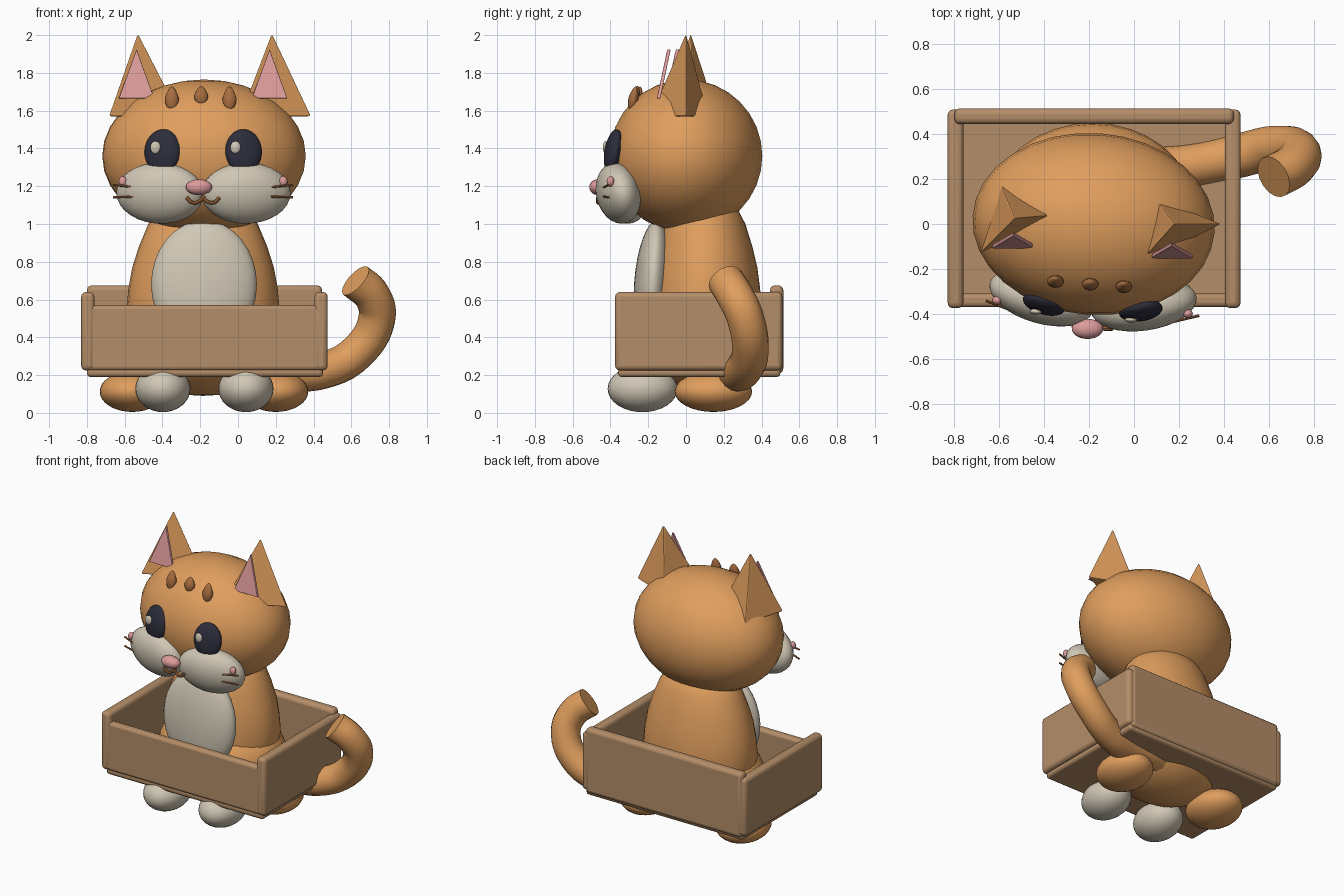
import bpy, bmesh, math
from mathutils import Vector

if "Cube" in bpy.data.objects:
    bpy.data.objects.remove(bpy.data.objects["Cube"])

def material(name, rgb):
    m = bpy.data.materials.new(name)
    m.diffuse_color = (*rgb, 1)
    m.use_nodes = True
    m.node_tree.nodes["Principled BSDF"].inputs["Base Color"].default_value = m.diffuse_color
    return m

ORANGE = material("orange fur", (0.74, 0.34, 0.11))
CREAM = material("cream fur", (0.63, 0.57, 0.46))
BOX = material("cardboard", (0.46, 0.27, 0.14))
PINK = material("pink", (0.73, 0.33, 0.33))
DARK = material("dark eye", (0.026, 0.026, 0.045))
BROWN = material("brown", (0.38, 0.15, 0.05))
CX = -0.185  # centre line of the seated body

def smooth(o, angle=40):
    bpy.ops.object.select_all(action='DESELECT')
    o.select_set(True)
    bpy.context.view_layer.objects.active = o
    bpy.ops.object.shade_smooth_by_angle(angle=math.radians(angle))

def ball(name, loc, radii, mat, rot=(0, 0, 0), seg=32):
    bpy.ops.mesh.primitive_uv_sphere_add(segments=seg, ring_count=seg // 2, location=loc,
                                         rotation=[math.radians(a) for a in rot])
    o = bpy.context.object
    o.name = name
    o.scale = radii
    o.data.materials.append(mat)
    smooth(o, 60)
    return o

def bevel(o, width, segments):
    b = o.modifiers.new("bevel", 'BEVEL')
    b.width, b.segments = width, segments

def slab(name, lo, hi, mat, width=0.025):
    lo, hi = Vector(lo), Vector(hi)
    bpy.ops.mesh.primitive_cube_add(size=1, location=(lo + hi) / 2)
    o = bpy.context.object
    o.name = name
    o.scale = hi - lo
    bpy.ops.object.transform_apply(location=False, rotation=False, scale=True)
    o.data.materials.append(mat)
    bevel(o, width, 3)
    smooth(o)
    return o

def tube(name, pts, radius, mat, res=4):
    cu = bpy.data.curves.new(name, 'CURVE')
    cu.dimensions = '3D'
    cu.bevel_depth, cu.bevel_resolution, cu.resolution_u = radius, res, 8
    cu.use_fill_caps = True
    s = cu.splines.new('BEZIER')
    s.bezier_points.add(len(pts) - 1)
    for p, co in zip(s.bezier_points, pts):
        p.co = co
        p.handle_left_type = p.handle_right_type = 'AUTO'
    o = bpy.data.objects.new(name, cu)
    bpy.context.collection.objects.link(o)
    bpy.ops.object.select_all(action='DESELECT')
    o.select_set(True)
    bpy.context.view_layer.objects.active = o
    bpy.ops.object.convert(target='MESH')
    o = bpy.context.object
    o.data.materials.clear()
    o.data.materials.append(mat)
    smooth(o)
    return o

def hull(name, pts, mat, width):
    bm = bmesh.new()
    for p in pts:
        bm.verts.new(p)
    bmesh.ops.convex_hull(bm, input=bm.verts)
    bmesh.ops.recalc_face_normals(bm, faces=bm.faces)
    me = bpy.data.meshes.new(name)
    bm.to_mesh(me)
    bm.free()
    o = bpy.data.objects.new(name, me)
    bpy.context.collection.objects.link(o)
    me.materials.append(mat)
    bevel(o, width, 2)
    return o

# Box: floor and four rounded panels of differing height
slab("box_floor", (-0.80, -0.36, 0.19), (0.45, 0.50, 0.24), BOX, 0.02)
slab("box_front", (-0.81, -0.37, 0.225), (0.46, -0.31, 0.57), BOX, 0.02)
slab("box_back", (-0.80, 0.445, 0.21), (0.445, 0.515, 0.675), BOX)
slab("box_left_side", (-0.83, -0.375, 0.225), (-0.76, 0.51, 0.64), BOX)
slab("box_right_side", (0.405, -0.375, 0.225), (0.475, 0.51, 0.64), BOX)

# Torso: turned profile, flattened front to back
profile = [(0, 0.2), (0.2, 0.2), (0.34, 0.3), (0.39, 0.42), (0.405, 0.55), (0.395, 0.66),
           (0.375, 0.77), (0.34, 0.88), (0.29, 1.0), (0.22, 1.1), (0, 1.15)]
bm = bmesh.new()
vs = [bm.verts.new((r, 0, z)) for r, z in profile]
es = [bm.edges.new(e) for e in zip(vs, vs[1:])]
bmesh.ops.spin(bm, geom=vs + es, cent=(0, 0, 0), axis=(0, 0, 1), angle=2 * math.pi, steps=32)
bmesh.ops.remove_doubles(bm, verts=bm.verts, dist=0.0005)
bmesh.ops.recalc_face_normals(bm, faces=bm.faces)
me = bpy.data.meshes.new("torso")
bm.to_mesh(me)
bm.free()
torso = bpy.data.objects.new("torso", me)
bpy.context.collection.objects.link(torso)
me.materials.append(ORANGE)
torso.location, torso.scale = (CX, 0.10, 0), (1, 0.74, 1)
smooth(torso, 60)
ball("hips", (CX, 0.09, 0.38), (0.445, 0.36, 0.29), ORANGE)
ball("tummy_patch", (-0.18, -0.175, 0.68), (0.28, 0.10, 0.34), CREAM, (-4, 0, 0))

# Paws
for side, s in (("left", -1), ("right", 1)):
    ball(side + "_front_paw", (-0.178 + s * 0.22, -0.23, 0.128), (0.146, 0.185, 0.124), CREAM)
    ball(side + "_back_paw", (-0.18 + s * 0.38, 0.145, 0.113), (0.172, 0.205, 0.108), ORANGE)

# Tail: thick tube with a cut end
tube("tail", [(0.0, 0.24, 0.25), (0.25, 0.26, 0.215), (0.45, 0.30, 0.225), (0.63, 0.34, 0.32),
              (0.735, 0.315, 0.50), (0.71, 0.26, 0.62), (0.622, 0.21, 0.70)], 0.098, ORANGE, 6)

# Head, turned slightly; SKEW carries that turn to the facial parts
ball("head", (CX + 0.005, 0.0, 1.36), (0.54, 0.405, 0.405), ORANGE, (0, 0, -4))
SKEW = -0.07
for side, s in (("left", -1), ("right", 1)):
    def at(dx, y, z):
        return (CX + s * dx, y + SKEW * s * dx, z)
    ball(side + "_cheek", at(0.228, -0.342, 1.163), (0.238, 0.115, 0.163), CREAM, (12, 0, s * 12 - 4))
    ball(side + "_eye", at(0.215, -0.37, 1.385), (0.098, 0.045, 0.118), DARK, (-10, 0, s * 12 - 4))
    ball(side + "_eye_glint", (-0.225 + s * 0.212, -0.408 - s * 0.018, 1.405),
         (0.028, 0.014, 0.034), CREAM, seg=16)
    ball(side + "_blush", at(0.425, -0.37, 1.225), (0.022, 0.02, 0.028), PINK, seg=16)
    for i, (z, rise) in enumerate(((1.195, 0.012), (1.145, -0.004))):
        tube(f"{side}_whisker_{i + 1}", [at(0.36, -0.41, z), at(0.475, -0.375, z + rise)],
             0.006, BROWN, 2)
    # Half of the curled mouth
    tube(side + "_mouth_curl", [at(-0.005, -0.452, 1.15), at(0.02, -0.457, 1.12),
                                at(0.055, -0.462, 1.113), at(0.088, -0.46, 1.14)], 0.010, BROWN, 2)

ball("nose", (-0.207, -0.467, 1.195), (0.07, 0.045, 0.042), PINK, seg=24)

# Forehead stripes
for i, (x, y, z, h) in enumerate(((-0.35, -0.255, 1.665, 0.065), (-0.195, -0.268, 1.68, 0.052),
                                  (-0.045, -0.278, 1.665, 0.065))):
    o = ball(f"forehead_stripe_{i + 1}", (x, y, z), (0.037, 0.027, h), BROWN, (-12, 0, 0), 16)
    for v in o.data.vertices:  # narrow towards the top
        f = 1 - 0.35 * max(v.co.z, 0)
        v.co.x *= f
        v.co.y *= f

# Ears: three-sided pyramids with a pink plate in front
hull("left_ear", [(-0.685, -0.13, 1.57), (-0.59, 0.17, 1.57), (-0.30, 0.045, 1.57),
                  (-0.53, 0.025, 2.015)], ORANGE, 0.008)
hull("right_ear", [(0.01, -0.19, 1.57), (0.09, 0.12, 1.57), (0.39, 0.0, 1.57),
                   (0.18, 0.0, 2.015)], ORANGE, 0.008)
for name, x, y in (("left_inner_ear", -0.537, -0.10), ("right_inner_ear", 0.167, -0.145)):
    hull(name, [(x + dx, y + dy + t, z) for dx, dy, z in
                ((-0.094, 0, 1.665), (0.094, 0, 1.665), (0, 0.055, 1.925)) for t in (-0.009, 0.009)],
         PINK, 0.003)
